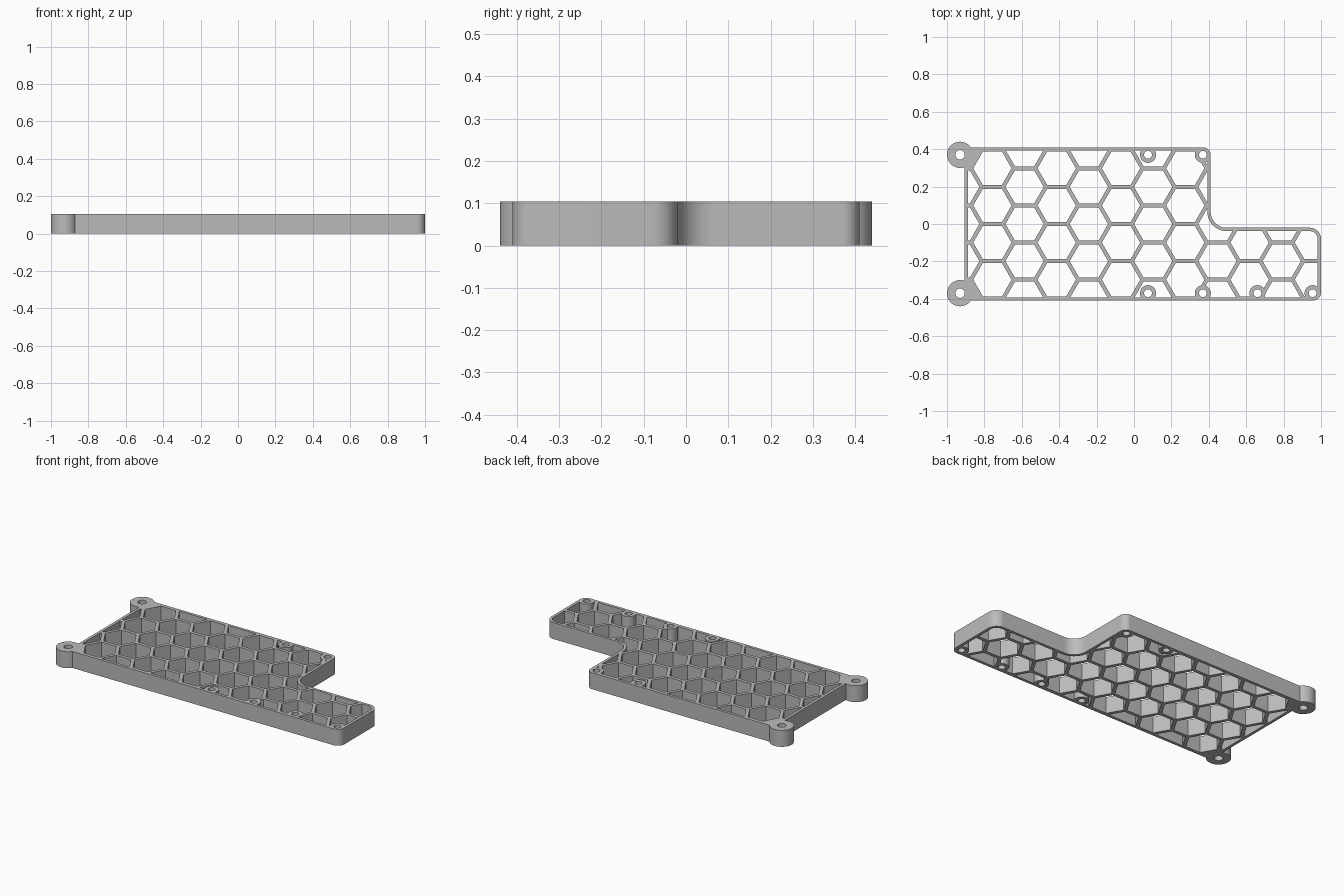
import bpy, bmesh
from math import pi, cos, sin, sqrt, atan2, radians
from mathutils import Vector

H = 0.104                      # plate height
PITCH, RIB, WALL = 0.1985, 0.021, 0.018

if "Cube" in bpy.data.objects:
    bpy.data.objects.remove(bpy.data.objects["Cube"], do_unlink=True)

grey = bpy.data.materials.new("plain grey")
grey.use_nodes = True
grey.diffuse_color = (0.5, 0.5, 0.5, 1)
grey.node_tree.nodes["Principled BSDF"].inputs["Base Color"].default_value = (0.5, 0.5, 0.5, 1)


def prisms(name, loops, z0, z1):
    """One object holding an upright prism for each closed 2D loop."""
    bm = bmesh.new()
    for loop in loops:
        low = [bm.verts.new((x, y, z0)) for x, y in loop]
        high = [bm.verts.new((x, y, z1)) for x, y in loop]
        bm.faces.new(low[::-1])
        bm.faces.new(high)
        for i in range(len(loop)):
            j = (i + 1) % len(loop)
            bm.faces.new((low[i], low[j], high[j], high[i]))
    mesh = bpy.data.meshes.new(name)
    bm.to_mesh(mesh)
    bm.free()
    ob = bpy.data.objects.new(name, mesh)
    bpy.context.collection.objects.link(ob)
    return ob


def ring(x, y, r, n):
    return [(x + r * cos(2 * pi * i / n), y + r * sin(2 * pi * i / n)) for i in range(n)]


def outline(inset):
    """L-shaped outline with rounded corners, offset inwards by inset."""
    corners = [(-0.906, -0.41, 0), (1, -0.41, 0.045), (1, -0.02, 0.06),
               (0.41, -0.02, -0.085), (0.41, 0.41, 0.04), (-0.906, 0.41, 0)]
    pts = []
    for i, (x, y, r) in enumerate(corners):
        p = Vector((x, y))
        a = (Vector(corners[i - 1][:2]) - p).normalized()
        b = (Vector(corners[(i + 1) % len(corners)][:2]) - p).normalized()
        side = -1 if r < 0 else 1
        p += (a + b) * inset * side
        rad = abs(r) - inset * side
        if r == 0:
            pts.append(tuple(p))
            continue
        for k in range(13):
            t = k / 12 * pi / 2
            pts.append(tuple(p + a * rad * (1 - sin(t)) + b * rad * (1 - cos(t))))
    return pts


def boolean(target, tool, operation):
    mod = target.modifiers.new("cut", 'BOOLEAN')
    mod.object, mod.operation, mod.solver = tool, operation, 'EXACT'
    graph = bpy.context.evaluated_depsgraph_get()
    mesh = bpy.data.meshes.new_from_object(target.evaluated_get(graph))
    target.modifiers.clear()
    target.data = mesh
    bpy.data.objects.remove(tool, do_unlink=True)


ears = [(-0.93, s * 0.37) for s in (-1, 1)]
bosses = [(0.075, 0.37), (0.368, 0.37)] + [(x, -0.37) for x in (0.075, 0.368, 0.66, 0.955)]

# Honeycomb pockets, leaving the two corners by the ears solid
cells = []
for k in range(-1, 12):
    for j in range(-3, 3):
        y = (j + 0.5 if k % 2 == 0 else j + 1) * PITCH
        if k == -1 and abs(y) > 0.35:
            continue
        cells.append(ring(-0.757 + k * PITCH * sqrt(3) / 2, y, (PITCH - RIB) / sqrt(3), 6))
pockets = prisms("pockets", cells, -0.1, H + 0.1)
boolean(pockets, prisms("inner_area", [outline(WALL)], -0.2, H + 0.2), 'INTERSECT')
boolean(pockets, prisms("boss_area", [ring(x, y, 0.043, 32) for x, y in bosses], -0.3, H + 0.3), 'DIFFERENCE')

# Plate with ears, pockets and screw holes
plate = prisms("honeycomb_plate", [outline(0)], 0, H)
boolean(plate, prisms("ears", [ring(x, y, 0.07, 48) for x, y in ears], 0, H), 'UNION')
boolean(plate, pockets, 'DIFFERENCE')
holes = [ring(x, y, 0.025, 24) for x, y in ears] + [ring(x, y, 0.021, 24) for x, y in bosses]
boolean(plate, prisms("screw_holes", holes, -0.1, H + 0.1), 'DIFFERENCE')

plate.data.materials.clear()
plate.data.materials.append(grey)
bpy.ops.object.select_all(action='DESELECT')
plate.select_set(True)
bpy.context.view_layer.objects.active = plate
bpy.ops.object.shade_smooth_by_angle(angle=radians(30))
